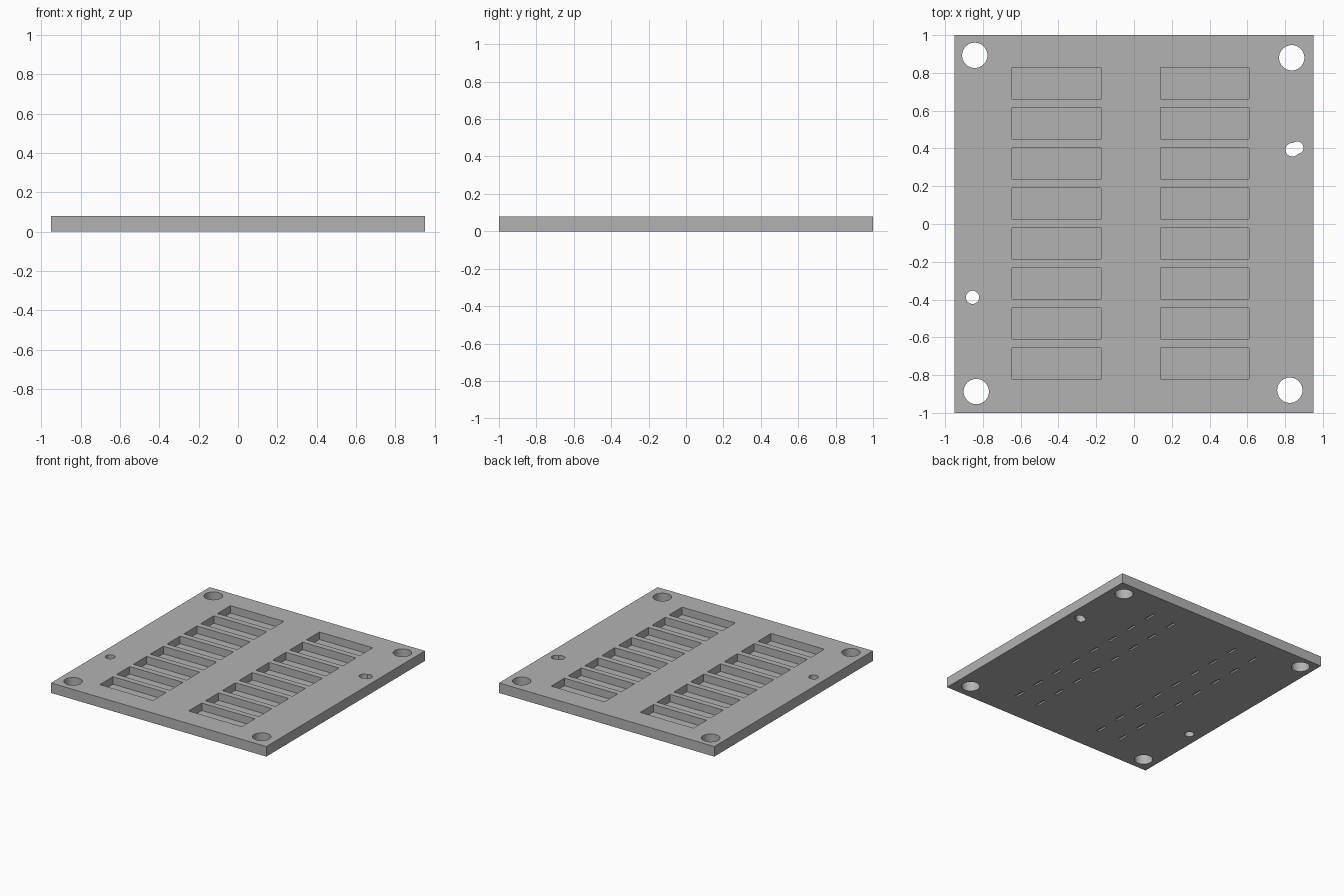
import bpy, bmesh
from mathutils import Matrix, Vector

if "Cube" in bpy.data.objects:
    bpy.data.objects.remove(bpy.data.objects["Cube"], do_unlink=True)

THICK = 0.08

grey = bpy.data.materials.new("plain grey")
grey.use_nodes = True
grey.diffuse_color = (0.45, 0.45, 0.45, 1)
grey.node_tree.nodes["Principled BSDF"].inputs["Base Color"].default_value = grey.diffuse_color


def add_box(bm, center, size):
    bmesh.ops.create_cube(bm, size=1, matrix=Matrix.Translation(center) @ Matrix.Diagonal((*size, 1)))


def add_pin(bm, x, y, radius):
    bmesh.ops.create_cone(bm, cap_ends=True, segments=40, radius1=radius, radius2=radius,
                          depth=0.3, matrix=Matrix.Translation((x, y, 0)))


def to_object(bm, name):
    mesh = bpy.data.meshes.new(name)
    bm.to_mesh(mesh)
    bm.free()
    mesh.materials.append(grey)
    obj = bpy.data.objects.new(name, mesh)
    bpy.context.collection.objects.link(obj)
    return obj


def cut(target, bm, name):
    cutter = to_object(bm, name)
    mod = target.modifiers.new(name, "BOOLEAN")
    mod.operation, mod.solver, mod.object = "DIFFERENCE", "EXACT", cutter
    bpy.context.view_layer.objects.active = target
    bpy.ops.object.modifier_apply(modifier=mod.name)
    bpy.data.objects.remove(cutter, do_unlink=True)


# Plate
bm = bmesh.new()
add_box(bm, (0, 0, THICK / 2), (1.9, 2, THICK))
plate = to_object(bm, "plate")

# Two columns of pockets, each with a pair of shallow slots underneath
bm = bmesh.new()
for x in (-0.41, 0.375):
    for row in range(8):
        y = 0.745 - 0.212 * row
        add_box(bm, (x, y, 0.07), (0.47, 0.165, 0.1))
        for side in (-0.1, 0.1):
            add_box(bm, (x + side, y, 0), (0.02, 0.09, 0.025))
cut(plate, bm, "pocket_cutter")

# Corner holes, locating hole and first half of the double hole
bm = bmesh.new()
for x, y in ((-0.843, 0.893), (0.835, 0.88), (-0.835, -0.887), (0.825, -0.88)):
    add_pin(bm, x, y, 0.067)
add_pin(bm, -0.855, -0.388, 0.035)
add_pin(bm, 0.838, 0.393, 0.036)
cut(plate, bm, "hole_cutter")

# Second half of the double hole
bm = bmesh.new()
add_pin(bm, 0.864, 0.404, 0.033)
cut(plate, bm, "double_hole_cutter")

bpy.ops.object.select_all(action="DESELECT")
plate.select_set(True)
bpy.context.view_layer.objects.active = plate
bpy.ops.object.shade_smooth_by_angle()
